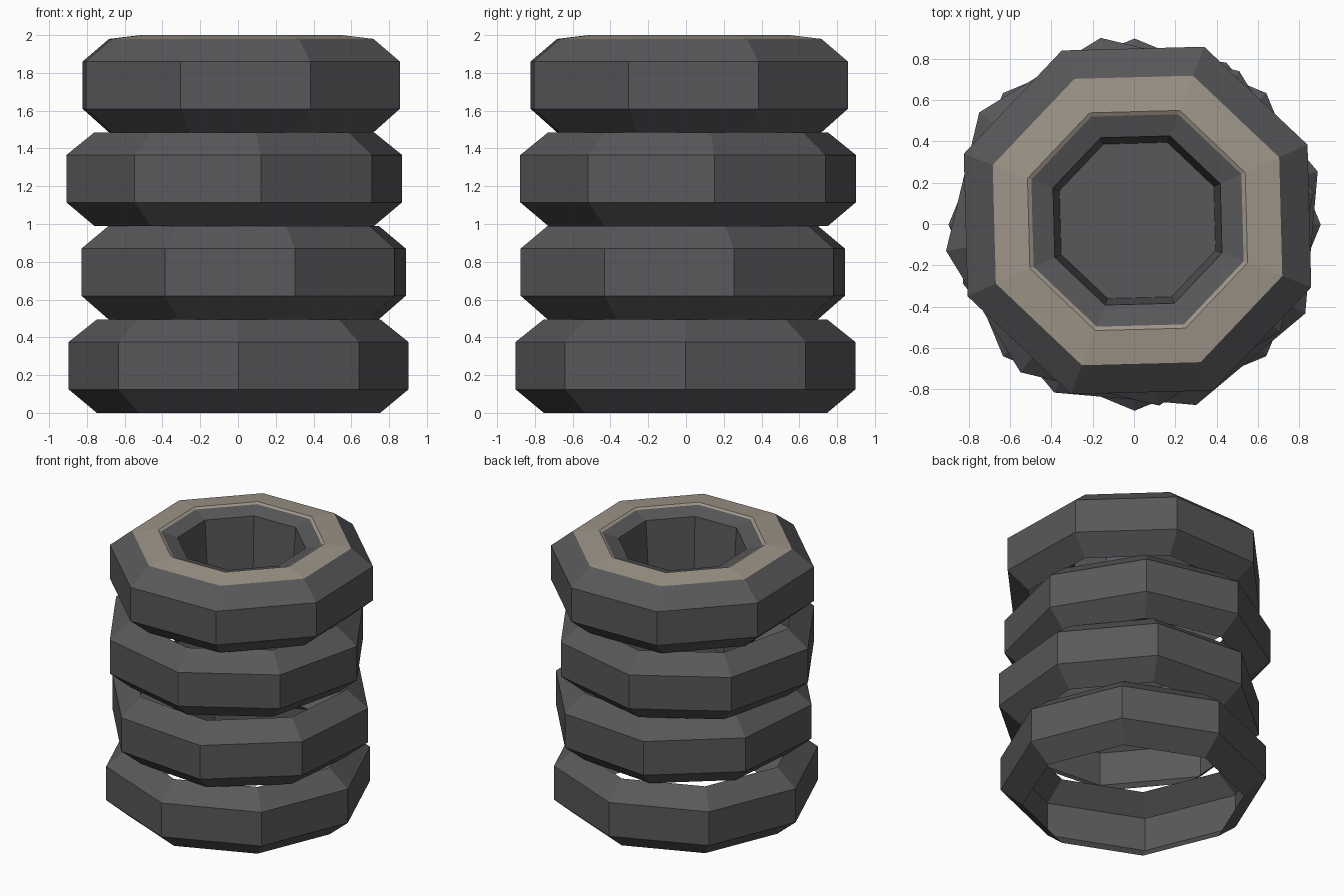
import bpy
import bmesh
from math import cos, sin, tau, radians

SIDES = 8

if "Cube" in bpy.data.objects:
    bpy.data.objects.remove(bpy.data.objects["Cube"])


def make_material(name, rgb):
    mat = bpy.data.materials.new(name)
    mat.use_nodes = True
    mat.diffuse_color = (*rgb, 1)
    bsdf = mat.node_tree.nodes["Principled BSDF"]
    bsdf.inputs["Base Color"].default_value = (*rgb, 1)
    bsdf.inputs["Roughness"].default_value = 0.9
    return mat


rubber = make_material("dark rubber", (0.098, 0.096, 0.104))
cream = make_material("warm cream band", (0.34, 0.30, 0.245))


def lathe(name, profile, center, base, turn, cap=False, band=()):
    """Turn a (radius, height) profile into a faceted ring; band lists cream segments."""
    bm = bmesh.new()
    angles = [tau * i / SIDES + radians(turn) for i in range(SIDES)]
    rings = [[bm.verts.new((r * cos(a), r * sin(a), z)) for a in angles]
             for r, z in profile]
    for seg, (low, high) in enumerate(zip(rings, rings[1:])):
        for i in range(SIDES):
            j = (i + 1) % SIDES
            face = bm.faces.new((low[i], low[j], high[j], high[i]))
            face.material_index = int(seg in band)
    if cap:
        bm.faces.new(rings[-1])
    mesh = bpy.data.meshes.new(name)
    bm.to_mesh(mesh)
    bm.free()
    mesh.materials.append(rubber)
    mesh.materials.append(cream)
    obj = bpy.data.objects.new(name, mesh)
    obj.location = (*center, base)
    bpy.context.collection.objects.link(obj)
    return obj


# Open outer shell shared by every tyre
shell = [(0.75, 0), (0.9, 0.125), (0.9, 0.375), (0.75, 0.495)]

# Three lower tyres, each slightly shifted and turned
lathe("bottom_tyre", shell, (0.003, -0.003), 0, 0)
lathe("lower_middle_tyre", shell, (0.03, -0.017), 0.495, 17.5)
lathe("upper_middle_tyre", shell, (-0.02, 0.011), 0.99, 9)

# Top tyre with a cream sidewall, chamfered rim and closed well
rim_and_well = [(0.57, 0.515), (0.55, 0.505), (0.438, 0.47), (0.404, 0.01)]
lathe("top_tyre", shell + rim_and_well, (0.017, 0.017), 1.485, 24,
      cap=True, band=(3, 4))
